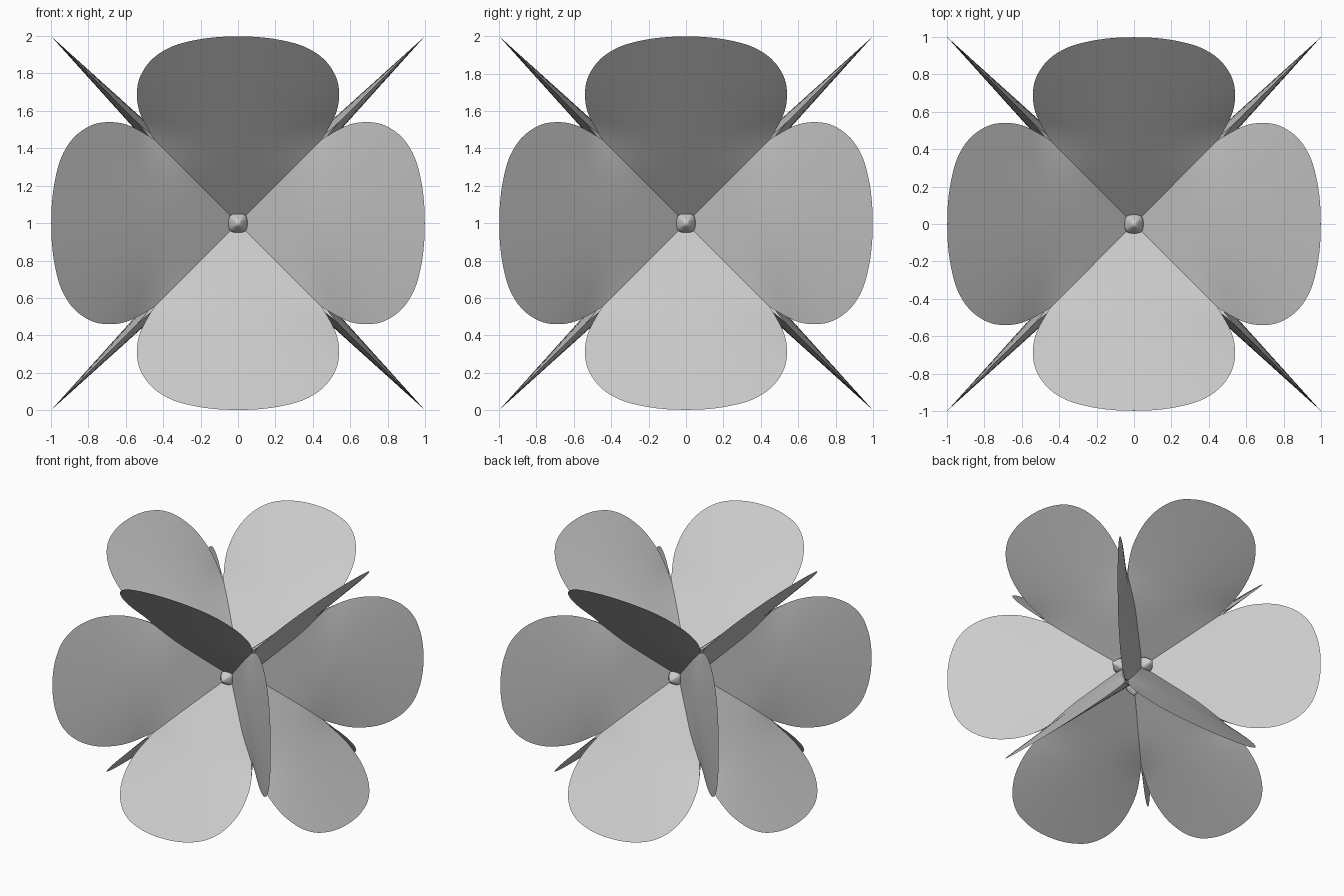
import bpy, bmesh, math
from mathutils import Matrix, Vector

cube = bpy.data.objects.get("Cube")
if cube:
    bpy.data.objects.remove(cube, do_unlink=True)

# One plain grey for everything
grey = bpy.data.materials.new("light_grey")
grey.use_nodes = True
colour = (0.6, 0.6, 0.6, 1)
grey.diffuse_color = colour
grey.node_tree.nodes["Principled BSDF"].inputs["Base Color"].default_value = colour

CENTRE = Vector((0, 0, 1))
ROOT2 = math.sqrt(2)

# Half outline of a petal: (distance along the diagonal / sqrt 2, half width)
OUTLINE = [(0, 0), (.2, .2), (.4, .398), (.5, .478), (.6, .528), (.7, .54), (.79, .52),
           (.88, .455), (.945, .35), (.98, .22), (.995, .1), (.998, 0)]


def smooth_path(pts, steps):
    """Catmull-Rom curve through the points."""
    out = []
    p = [Vector(q) for q in pts]
    for i in range(len(p) - 1):
        a, b, c, d = p[max(i - 1, 0)], p[i], p[i + 1], p[min(i + 2, len(p) - 1)]
        for k in range(steps):
            t = k / steps
            out.append(b + 0.5 * t * ((c - a) + t * ((2 * a - 5 * b + 4 * c - d)
                       + t * (3 * (b - c) + d - a))))
    return out + [p[-1]]


def finish(bm, name):
    bmesh.ops.remove_doubles(bm, verts=bm.verts, dist=1e-5)
    bmesh.ops.dissolve_degenerate(bm, edges=bm.edges, dist=1e-5)
    bmesh.ops.recalc_face_normals(bm, faces=bm.faces)
    me = bpy.data.meshes.new(name)
    bm.to_mesh(me)
    bm.free()
    me.materials.append(grey)
    ob = bpy.data.objects.new(name, me)
    bpy.context.collection.objects.link(ob)
    bpy.ops.object.select_all(action='DESELECT')
    ob.select_set(True)
    bpy.context.view_layer.objects.active = ob
    bpy.ops.object.shade_smooth_by_angle(angle=math.radians(35))
    return ob


def make_petal():
    """Lens-shaped blade, thick at the root and thinning to the tip and rim."""
    bm = bmesh.new()
    cols = 20
    rows = []
    for s, w in smooth_path(OUTLINE, 4):
        k = min(max((s - .3) / .25, 0), 1)
        k = k * k * (3 - 2 * k)
        ring = []
        for side in (1, -1):
            for c in range(cols + 1):
                u = math.sin(math.pi / 2 * (2 * c / cols - 1)) * side
                t = .073 * max(1 - s, 0) * (1 - k * u * u)
                ring.append(bm.verts.new((u * w, s * ROOT2, side * t)))
        rows.append(ring)
    n = len(rows[0])
    for r0, r1 in zip(rows, rows[1:]):
        for i in range(n):
            j = (i + 1) % n
            bm.faces.new((r0[i], r0[j], r1[j], r1[i]))
    return finish(bm, "petal")


def make_knob():
    """Small rounded-square stud with a blunt point."""
    bm = bmesh.new()
    rings = []
    for z, r in [(.06, .04), (.13, .05), (.15, .05), (.165, .043), (.19, .022), (.202, .012), (.206, 0)]:
        ring = []
        for i in range(24):
            a = math.tau * i / 24
            c, s = math.cos(a), math.sin(a)
            q = r / (abs(c) ** 3.5 + abs(s) ** 3.5) ** (1 / 3.5)
            ring.append(bm.verts.new((q * c, q * s, z)))
        rings.append(ring)
    for r0, r1 in zip(rings, rings[1:]):
        for i in range(24):
            j = (i + 1) % 24
            bm.faces.new((r0[i], r0[j], r1[j], r1[i]))
    return finish(bm, "knob")


def place(source, name, x, y, first):
    """Place a copy with its local x and y axes along the given directions."""
    ob = source if first else source.copy()
    if not first:
        bpy.context.collection.objects.link(ob)
    ob.name = name
    m = Matrix((x, y, x.cross(y))).transposed().to_4x4()
    ob.matrix_world = Matrix.Translation(CENTRE) @ m


AXES = [Vector((1, 0, 0)), Vector((0, 1, 0)), Vector((0, 0, 1))]
petal, knob = make_petal(), make_knob()
count = 0
# Twelve petals: four around each axis, pointing along the diagonals
for i, across in enumerate(AXES):
    b, c = AXES[(i + 1) % 3], AXES[(i + 2) % 3]
    for p in (1, -1):
        for q in (1, -1):
            count += 1
            place(petal, f"petal_{count}", across, (b * p + c * q).normalized(), count == 1)

# Six knobs, one on each end of each axis
count = 0
for i in range(3):
    b, c = AXES[(i + 1) % 3], AXES[(i + 2) % 3]
    for x, y in ((b, c), (c, b)):
        count += 1
        place(knob, f"knob_{count}", x, y, count == 1)
